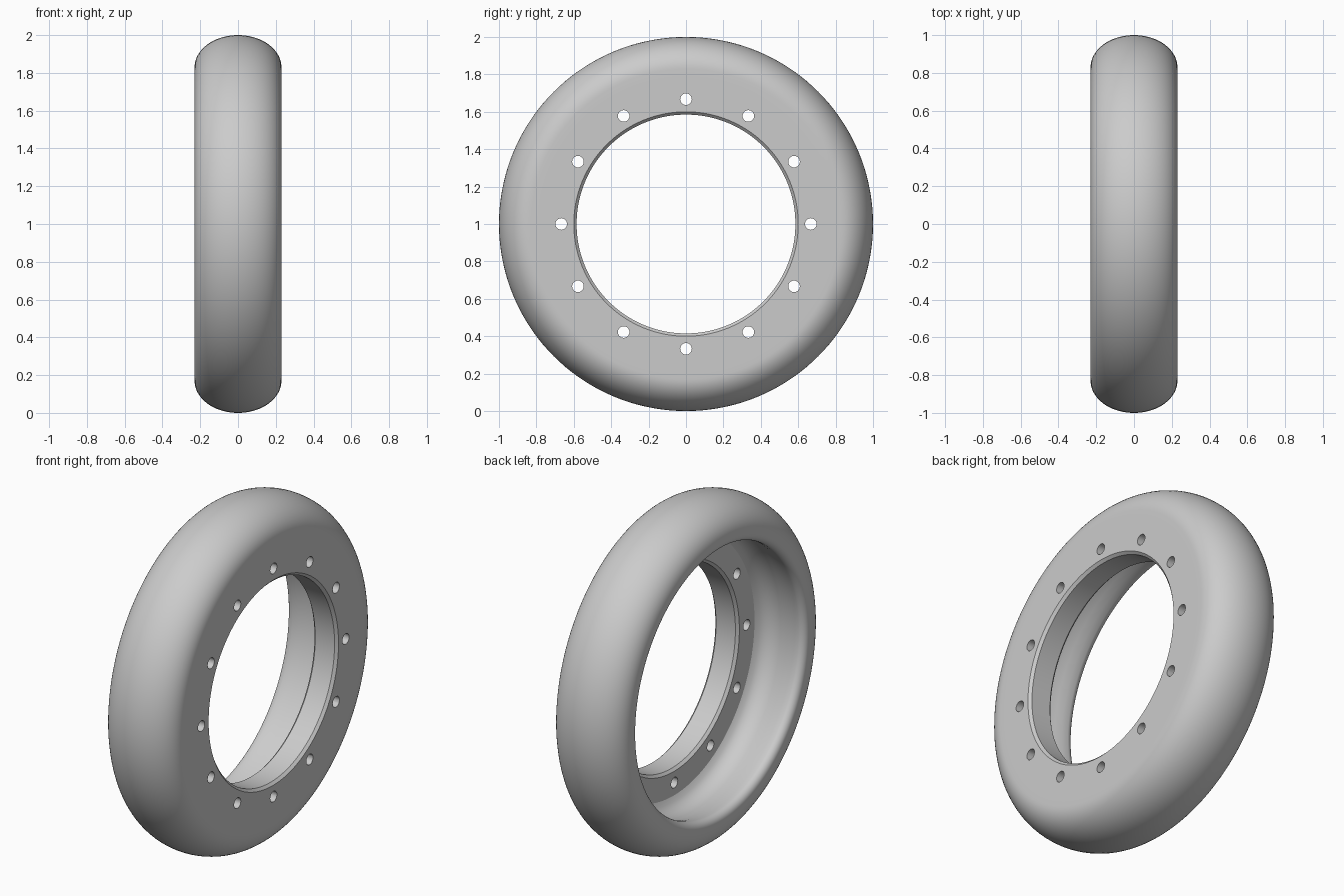
import bpy, bmesh
from math import sin, cos, pi, radians
from mathutils import Matrix, Vector

cube = bpy.data.objects.get("Cube")
if cube:
    bpy.data.objects.remove(cube, do_unlink=True)

SEGMENTS = 144
HALF_WIDTH = 0.23
SHOULDER = 0.83
HOLES = 12
AXLE = Vector((0, 0, 1))


def arc(cx, cr, ax, ar, start, end, steps):
    """Points (x, radius) on an elliptical arc, angles in degrees."""
    angles = [radians(start + (end - start) * i / steps) for i in range(steps + 1)]
    return [(cx + ax * cos(a), cr + ar * sin(a)) for a in angles]


def make_object(name, bm):
    mesh = bpy.data.meshes.new(name)
    bm.to_mesh(mesh)
    bm.free()
    obj = bpy.data.objects.new(name, mesh)
    bpy.context.collection.objects.link(obj)
    return obj


# Grey material
grey = bpy.data.materials.new("plain grey")
grey.use_nodes = True
colour = (0.6, 0.6, 0.6, 1)
grey.diffuse_color = colour
grey.node_tree.nodes["Principled BSDF"].inputs["Base Color"].default_value = colour

# Cross-section: bore with chamfers, flat face, crown, rounded lip, inner wall
profile = [(0.075, 0.60), (0.09, 0.585), (0.215, 0.585), (HALF_WIDTH, 0.60), (HALF_WIDTH, 0.79)]
profile += arc(0, SHOULDER, HALF_WIDTH, 1 - SHOULDER, 0, 180, 32)
profile += arc(-0.188, 0.812, 0.042, 0.042, 180, 270, 8)
profile += [(-0.15, 0.774), (-0.11, 0.784), (-0.07, 0.795), (-0.03, 0.80),
            (0.01, 0.795), (0.04, 0.782), (0.06, 0.764), (0.075, 0.74)]

# Ring body: revolve the section around the axle
bm = bmesh.new()
rings = []
for i in range(SEGMENTS):
    a = 2 * pi * i / SEGMENTS
    rings.append([bm.verts.new((x, r * sin(a), 1 + r * cos(a))) for x, r in profile])
count = len(profile)
for i in range(SEGMENTS):
    here, after = rings[i], rings[(i + 1) % SEGMENTS]
    for j in range(count):
        k = (j + 1) % count
        bm.faces.new((here[j], here[k], after[k], after[j]))
bmesh.ops.recalc_face_normals(bm, faces=bm.faces)
ring = make_object("wheel_ring", bm)
ring.data.materials.append(grey)

# Bolt holes through the thick inner flange
bm = bmesh.new()
for i in range(HOLES):
    a = 2 * pi * i / HOLES
    place = Matrix.Translation(AXLE + Vector((0.15, 0.667 * sin(a), 0.667 * cos(a))))
    bmesh.ops.create_cone(bm, cap_ends=True, segments=24, radius1=0.031, radius2=0.031,
                          depth=0.3, matrix=place @ Matrix.Rotation(pi / 2, 4, "Y"))
cutter = make_object("bolt_hole_cutter", bm)
cutter.hide_render = True

cut = ring.modifiers.new("bolt_holes", "BOOLEAN")
cut.operation = "DIFFERENCE"
cut.solver = "EXACT"
cut.object = cutter

bpy.ops.object.select_all(action="DESELECT")
ring.select_set(True)
bpy.context.view_layer.objects.active = ring
bpy.ops.object.modifier_apply(modifier=cut.name)
bpy.data.objects.remove(cutter, do_unlink=True)
bpy.ops.object.shade_smooth_by_angle(angle=radians(30))
